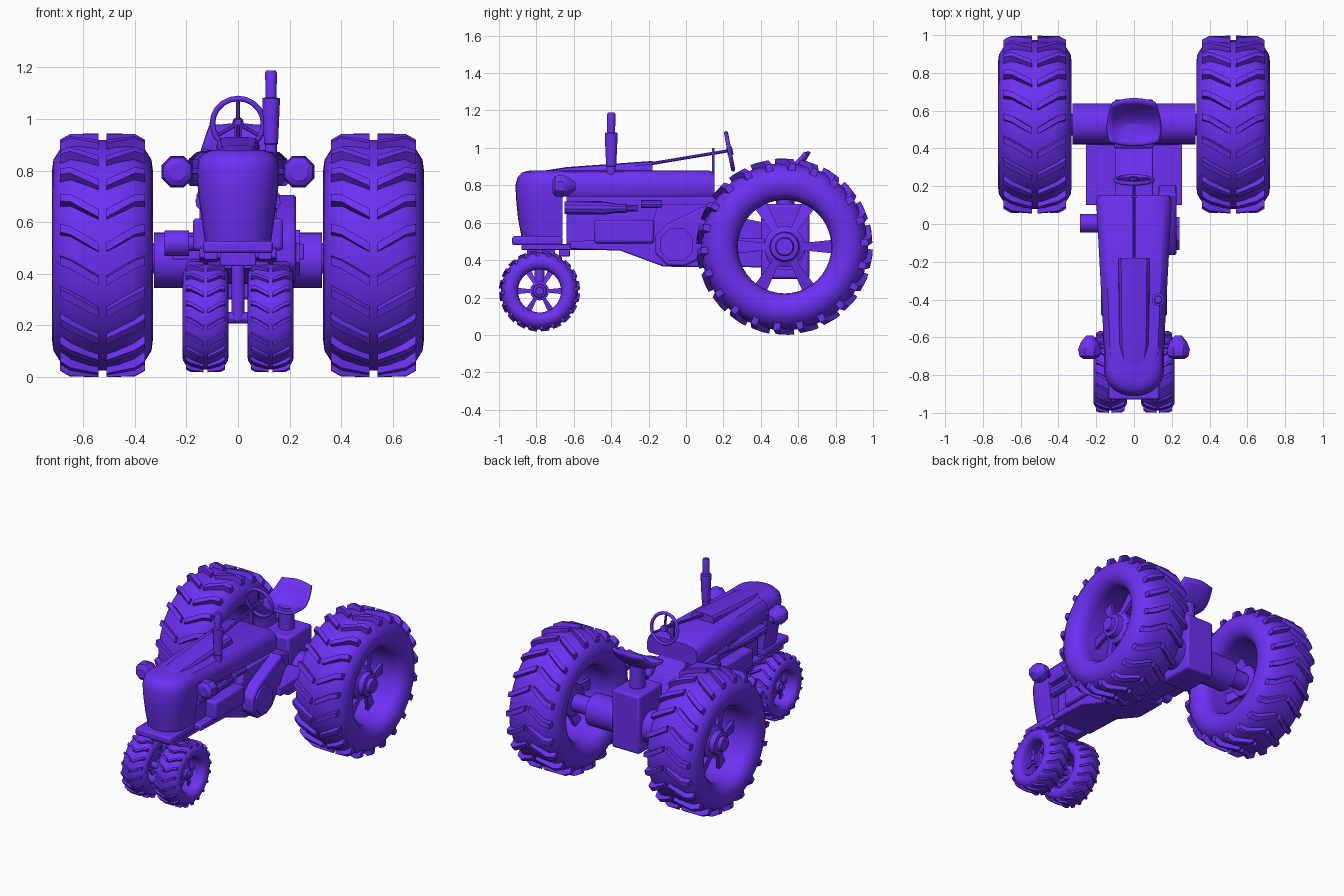
import bpy, bmesh
from math import sin, cos, pi, radians
from mathutils import Vector

if "Cube" in bpy.data.objects:
    bpy.data.objects.remove(bpy.data.objects["Cube"])

mat = bpy.data.materials.new("violet_paint")
mat.diffuse_color = (0.15, 0.03, 0.9, 1)
mat.use_nodes = True
mat.node_tree.nodes["Principled BSDF"].inputs["Base Color"].default_value = mat.diffuse_color


def make(name, verts, faces, bevel=0, smooth=35):
    me = bpy.data.meshes.new(name)
    me.from_pydata([tuple(v) for v in verts], [], faces)
    bm = bmesh.new()
    bm.from_mesh(me)
    bmesh.ops.recalc_face_normals(bm, faces=bm.faces)
    bm.to_mesh(me)
    bm.free()
    ob = bpy.data.objects.new(name, me)
    bpy.context.collection.objects.link(ob)
    me.materials.append(mat)
    if bevel:
        m = ob.modifiers.new("bevel", "BEVEL")
        m.width, m.segments = bevel, 2
    bpy.ops.object.select_all(action='DESELECT')
    ob.select_set(True)
    bpy.context.view_layer.objects.active = ob
    bpy.ops.object.shade_smooth_by_angle(angle=radians(smooth))
    return ob


def loft(name, rings, closed=False, **kw):
    n, k = len(rings[0]), len(rings)
    faces = []
    for i in range(k if closed else k - 1):
        a, b = i * n, (i + 1) % k * n
        faces += [(a + j, a + (j + 1) % n, b + (j + 1) % n, b + j) for j in range(n)]
    if not closed:
        faces += [tuple(range(n)), tuple(range((k - 1) * n, k * n))]
    return make(name, [v for r in rings for v in r], faces, **kw)


def box(name, lo, hi, bevel=0.008):
    ring = lambda z: [(lo[0], lo[1], z), (hi[0], lo[1], z), (hi[0], hi[1], z), (lo[0], hi[1], z)]
    return loft(name, [ring(lo[2]), ring(hi[2])], bevel=bevel)


def prism(name, pts, x0, x1, bevel=0.008):
    return loft(name, [[(x, y, z) for y, z in pts] for x in (x0, x1)], bevel=bevel)


def rod(name, p, q, profile, seg=16):
    """profile: (fraction along p-q, radius) pairs"""
    p, q = Vector(p), Vector(q)
    d = q - p
    u = d.orthogonal().normalized()
    v = d.normalized().cross(u)
    return loft(name, [[p + d * t + (u * cos(2 * pi * (i + .5) / seg) + v * sin(2 * pi * (i + .5) / seg)) * r
                        for i in range(seg)] for t, r in profile])


def cyl(name, p, q, r, seg=16):
    return rod(name, p, q, [(0, r), (1, r)], seg)


# Wheels: one design, scaled for the small front pair
def wheel(name, s, cx, cy, cz, k, lugs):
    def P(x, r, a):
        return (s * (cx + k * x), cy + k * r * cos(a), cz + k * r * sin(a))
    half = [(.10, .25), (.145, .255), (.18, .285), (.195, .33), (.19, .37), (.165, .41), (.12, .437), (.05, .447)]
    prof = half + [(-x, r) for x, r in reversed(half)]
    loft(name + "_tyre", [[P(x, r, 2 * pi * i / 40) for i in range(40)] for x, r in prof], closed=True)
    # chevron lugs
    V, F = [], []
    for i in range(lugs):
        for side in (1, -1):
            a, b = 2 * pi * i / lugs, len(V)
            for x, top, off in ((.015, .472, .17), (.125, .47, .03), (.165, .448, 0)):
                for r, da in ((.40, 0), (top, .012), (top, .083), (.40, .095)):
                    V.append(P(side * x, r, a + off + da))
            for o in (b, b + 4):
                F += [(o + j, o + (j + 1) % 4, o + 4 + (j + 1) % 4, o + 4 + j) for j in range(4)]
            F += [(b, b + 1, b + 2, b + 3), (b + 8, b + 9, b + 10, b + 11)]
    make(name + "_lugs", V, F)
    # tapered spokes
    V, F = [], []
    for i in range(6):
        b = len(V)
        for x, r, h in ((.06, .08, .22), (.02, .258, .14)):
            for dx, da in ((-.012, -h), (.012, -h), (.012, h), (-.012, h)):
                V.append(P(x + dx, r, i * pi / 3 + da))
        F += [tuple(b + j for j in f) for f in ((0, 1, 2, 3), (4, 5, 6, 7), (0, 1, 5, 4),
                                                 (1, 2, 6, 5), (2, 3, 7, 6), (3, 0, 4, 7))]
    make(name + "_spokes", V, F)
    hub = [(-.06, .07), (-.05, .105), (.06, .11), (.075, .08), (.11, .075), (.115, .05), (.14, .045)]
    loft(name + "_hub", [[P(x, r, 2 * pi * i / 20) for i in range(20)] for x, r in hub])


for s, n in ((1, "right"), (-1, "left")):
    wheel(n + "_rear_wheel", s, .525, .527, .472, 1, 22)
    wheel(n + "_front_wheel", s, .126, -.783, .235, .46, 20)
    # headlights
    rod(n + "_headlight", (s * .235, -.715, .795), (s * .235, -.59, .795),
        [(0, .035), (.12, .058), (.4, .066), (.7, .052), (1, .02)], 8)
    cyl(n + "_headlight_arm", (s * .14, -.65, .795), (s * .21, -.65, .795), .014, 8)
    # engine side parts
    x0, x1 = sorted((s * .08, s * .175))
    box(n + "_engine_side_cover", (x0, -.49, .49), (x1, -.17, .615), .015)
    rod(n + "_manifold", (s * .13, -.65, .68), (s * .13, -.26, .675),
        [(0, .035), (.55, .035), (.7, .024), (.85, .024), (.86, .016), (1, .016)], 10)
    cyl(n + "_filter", (s * .14, -.24, .70), (s * .14, -.13, .70), .022, 10)
    x0, x1 = sorted((s * .08, s * .13))
    box(n + "_frame_rail", (x0, -.88, .455), (x1, -.1, .485), .004)

# Rear axle and central casing
cyl("axle_housing", (-.325, .53, .453), (.325, .53, .453), .108, 20)
cyl("rear_axle", (-.5, .527, .46), (.5, .527, .46), .06)
box("differential_case", (-.105, .40, .30), (.105, .66, .70), .015)
prism("transmission_tunnel", [(.0, .37), (.42, .36), (.42, .6), (.22, .64), (.14, .76), (0, .76)], -.1, .1)
prism("gearbox", [(-.62, .46), (-.35, .45), (-.12, .365), (.1, .362), (.14, .45), (.14, .70), (-.15, .70),
                  (-.2, .52), (-.62, .5)], -.15, .15)
box("platform", (-.255, .1, .455), (.255, .42, .515), .005)

# Side gear cover and belt pulley
arc = [(-.05 + .123 * cos(radians(a)), .482 + .123 * sin(radians(a))) for a in range(112, 320, 45)]
prism("right_gear_cover", arc + [(.06, .40), (.21, .61), (.16, .71), (.08, .68)], .13, .225, .012)
cyl("gear_cover_cap", (.2, -.05, .482), (.24, -.05, .482), .095, 8)
cyl("belt_pulley_shaft", (-.1, .005, .518), (-.22, .005, .518), .03)
cyl("belt_pulley", (-.285, .005, .518), (-.19, .005, .518), .05)

# Engine block
box("engine_block", (-.1, -.64, .48), (.1, .02, .78))


# Hood, rounded grille shell and raised tank
def hood_ring(y, w, dz=0):
    h = [(w * .93, .74), (w, .76), (w, .81), (w * .95, .845), (w * .8, .872 - dz), (w * .5, .88 - dz)]
    return [(x, y, z) for x, z in h] + [(-x, y, z) for x, z in reversed(h)]


loft("hood", [hood_ring(-.72, .155), hood_ring(-.4, .172), hood_ring(.12, .2), hood_ring(.152, .19, .012)])


def grille_ring(z, w, front):
    arc = [(w * cos(pi * i / 14), -.76 - (-.76 - front) * sin(pi * i / 14) ** .9, z) for i in range(15)]
    return [(w, -.66, z)] + arc + [(-w, -.66, z)]


loft("grille_shell", [grille_ring(*g) for g in (
    (.525, .128, -.88), (.62, .142, -.898), (.72, .155, -.908), (.80, .16, -.912),
    (.845, .153, -.90), (.87, .13, -.875), (.88, .095, -.83))], smooth=45)


def tank_ring(y, w, zt):
    h = [(w, .85), (w * .96, zt - .018), (w * .8, zt - .005), (w * .4, zt)]
    return [(x, y, z) for x, z in h] + [(-x, y, z) for x, z in reversed(h)]


loft("raised_hood_top", [tank_ring(-.76, .06, .878), tank_ring(-.64, .08, .897), tank_ring(-.18, .085, .93)])

# Front support and narrow front axle
prism("front_support", [(-.93, .48), (-.66, .48), (-.66, .528), (-.93, .528)], -.135, .135, .012)
box("steering_bracket", (-.07, -.85, .43), (.07, -.70, .48), .006)
box("rear_bracket", (-.06, -.68, .42), (.06, -.62, .47), .004)
cyl("front_pedestal", (0, -.783, .22), (0, -.783, .45), .026, 12)
cyl("front_axle", (-.13, -.783, .23), (.13, -.783, .23), .023, 12)

# Exhaust stack
rod("exhaust_stack", (.128, -.4, .85), (.128, -.4, 1.188),
    [(0, .024), (.15, .024), (.16, .027), (.62, .034), (.68, .034), (.69, .021), (.97, .023), (1, .018)], 12)

# Steering column and wheel
box("steering_post", (-.013, .138, .74), (.013, .152, 1.0), .003)
cyl("steering_column", (0, -.19, .915), (0, .24, .987), .009, 8)
bpy.ops.mesh.primitive_torus_add(major_radius=.099, minor_radius=.011, major_segments=20, minor_segments=8,
                                 location=(0, .233, .982), rotation=(radians(-79), 0, 0))
ring = bpy.context.object
ring.name = "steering_wheel"
ring.data.materials.append(mat)
bpy.ops.object.shade_smooth_by_angle(angle=radians(50))
for i in range(3):
    a = radians(90 + 120 * i)
    end = (.099 * cos(a), .233 - .099 * .19 * sin(a), .982 + .099 * .98 * sin(a))
    cyl("steering_spoke", (0, .233, .982), end, .008, 8)
cyl("steering_hub", (0, .22, .98), (0, .25, .986), .022, 10)

# Scooped seat: rounded pan rising to a curved back
N = 12
V, F = [], []
for i in range(N + 1):
    for j in range(N + 1):
        u, v = 2 * i / N - 1, 2 * j / N - 1
        x, y = u * (1 - .25 * v * v) ** .5, v * (1 - .3 * u * u) ** .5
        w = .14 - .012 * (1 + y)
        z = .835 + .045 * abs(x) ** 3 + .145 * max(0, (y + .3) / 1.3) ** 2 + .02 * max(0, -y) ** 3
        V.append((w * x * 1.08, .537 + .122 * y, z))
for i in range(N):
    for j in range(N):
        a = i * (N + 1) + j
        F.append((a, a + 1, a + N + 2, a + N + 1))
seat = make("seat", V, F, smooth=50)
m = seat.modifiers.new("thickness", "SOLIDIFY")
m.thickness, m.offset = .018, 0
cyl("seat_post", (0, .53, .68), (0, .53, .85), .05, 12)
